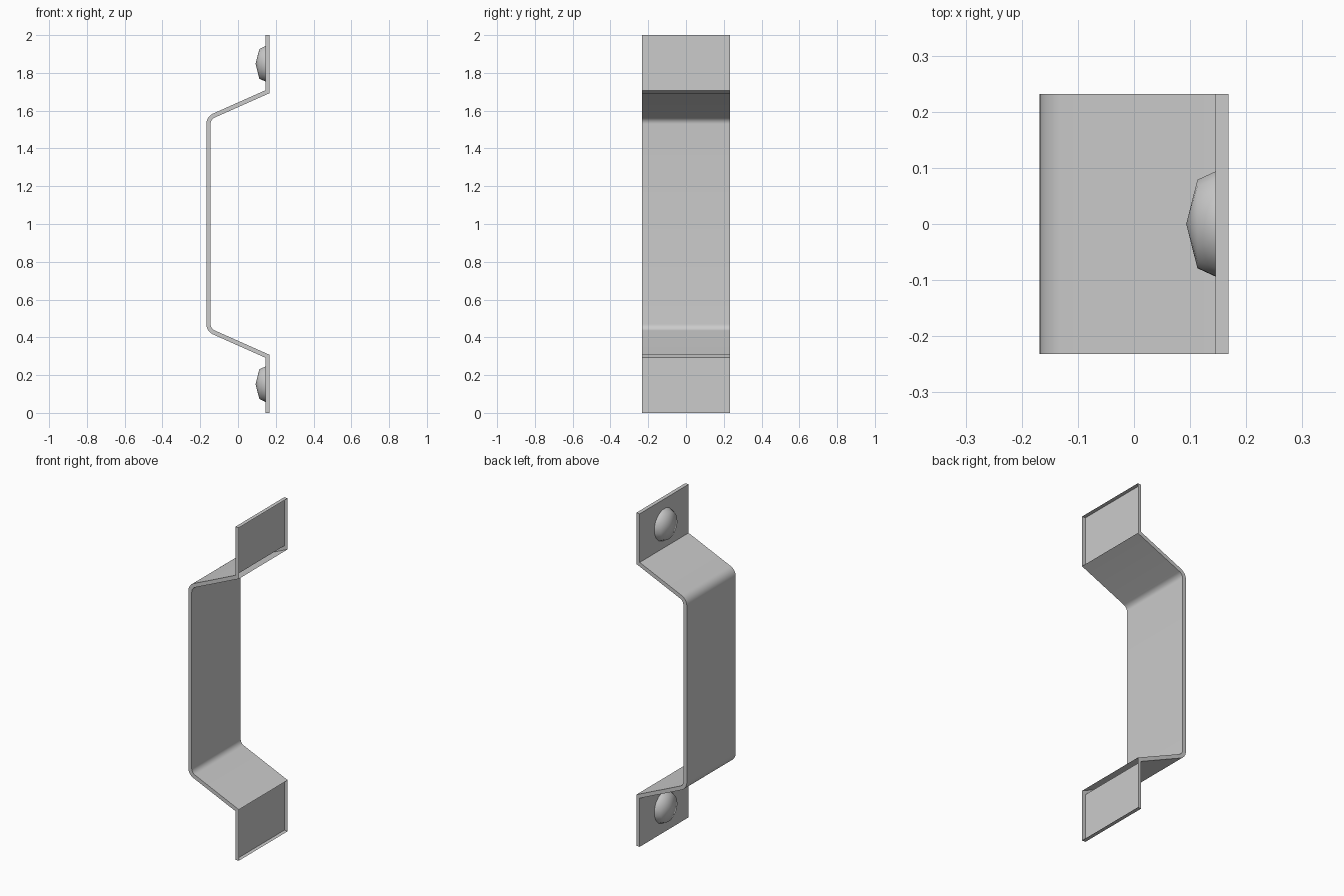
import bpy, bmesh, math

cube = bpy.data.objects.get("Cube")
if cube:
    bpy.data.objects.remove(cube, do_unlink=True)

HALF_WIDTH = 0.232
THICK = 0.023
FRONT, BACK = 0.145, 0.168      # flange skins
SLOPE = math.radians(24)
RADIUS = 0.06                   # outer bend radius

metal = bpy.data.materials.new("grey_metal")
metal.use_nodes = True
metal.diffuse_color = (0.6, 0.6, 0.6, 1)
metal.node_tree.nodes["Principled BSDF"].inputs["Base Color"].default_value = (0.6, 0.6, 0.6, 1)


def make_object(name, bm):
    bmesh.ops.recalc_face_normals(bm, faces=bm.faces)
    mesh = bpy.data.meshes.new(name)
    bm.to_mesh(mesh)
    bm.free()
    mesh.materials.append(metal)
    obj = bpy.data.objects.new(name, mesh)
    bpy.context.collection.objects.link(obj)
    bpy.ops.object.select_all(action='DESELECT')
    obj.select_set(True)
    bpy.context.view_layer.objects.active = obj
    return obj


def skin_path(x, corner_z, radius):
    """Side profile of one skin: flange, slope, rounded bend, then mirrored."""
    cx = -BACK + RADIUS
    bend_z = 1.708 - (FRONT + BACK) * math.tan(SLOPE)
    cz = bend_z - RADIUS * math.tan((math.pi / 2 - SLOPE) / 2)
    half = [(x, 2.0), (x, corner_z)]
    steps = 7
    for i in range(steps + 1):
        a = math.pi / 2 + SLOPE + (math.pi / 2 - SLOPE) * i / steps
        half.append((cx + radius * math.cos(a), cz + radius * math.sin(a)))
    return half + [(px, 2 - pz) for px, pz in reversed(half)]


# Bent strap: two skins, side walls and end caps; flange backs are open
bm = bmesh.new()
rows = []
paths = (skin_path(FRONT, 1.708, RADIUS), skin_path(BACK, 1.693, RADIUS - THICK))
for path in paths:
    for y in (-HALF_WIDTH, HALF_WIDTH):
        rows.append([bm.verts.new((x, y, z)) for x, z in path])
outer_a, outer_b, inner_a, inner_b = rows
last = len(outer_a) - 2
for i in range(last + 1):
    pairs = [(outer_a, outer_b), (outer_a, inner_a), (outer_b, inner_b)]
    if 0 < i < last:
        pairs.append((inner_a, inner_b))
    for p, q in pairs:
        bm.faces.new((p[i], p[i + 1], q[i + 1], q[i]))
for end in (0, -1):
    bm.faces.new((outer_a[end], outer_b[end], inner_b[end], inner_a[end]))
make_object("handle_strap", bm)
bpy.ops.object.shade_smooth_by_angle(angle=math.radians(30))


# Domed fastener heads on the flanges
def dome(name, z):
    bm = bmesh.new()
    count = 16
    rings = []
    for radius, x in ((0.095, FRONT), (0.08, 0.113)):
        ring = []
        for i in range(count):
            a = math.tau * i / count + math.radians(10)
            ring.append(bm.verts.new((x, radius * math.cos(a), z + radius * math.sin(a))))
        rings.append(ring)
    tip = bm.verts.new((0.093, 0, z))
    base, mid = rings
    for i in range(count):
        j = (i + 1) % count
        bm.faces.new((base[i], base[j], mid[j], mid[i]))
        bm.faces.new((mid[i], mid[j], tip))
    make_object(name, bm)
    bpy.ops.object.shade_smooth()


dome("upper_rivet_head", 1.848)
dome("lower_rivet_head", 0.152)
